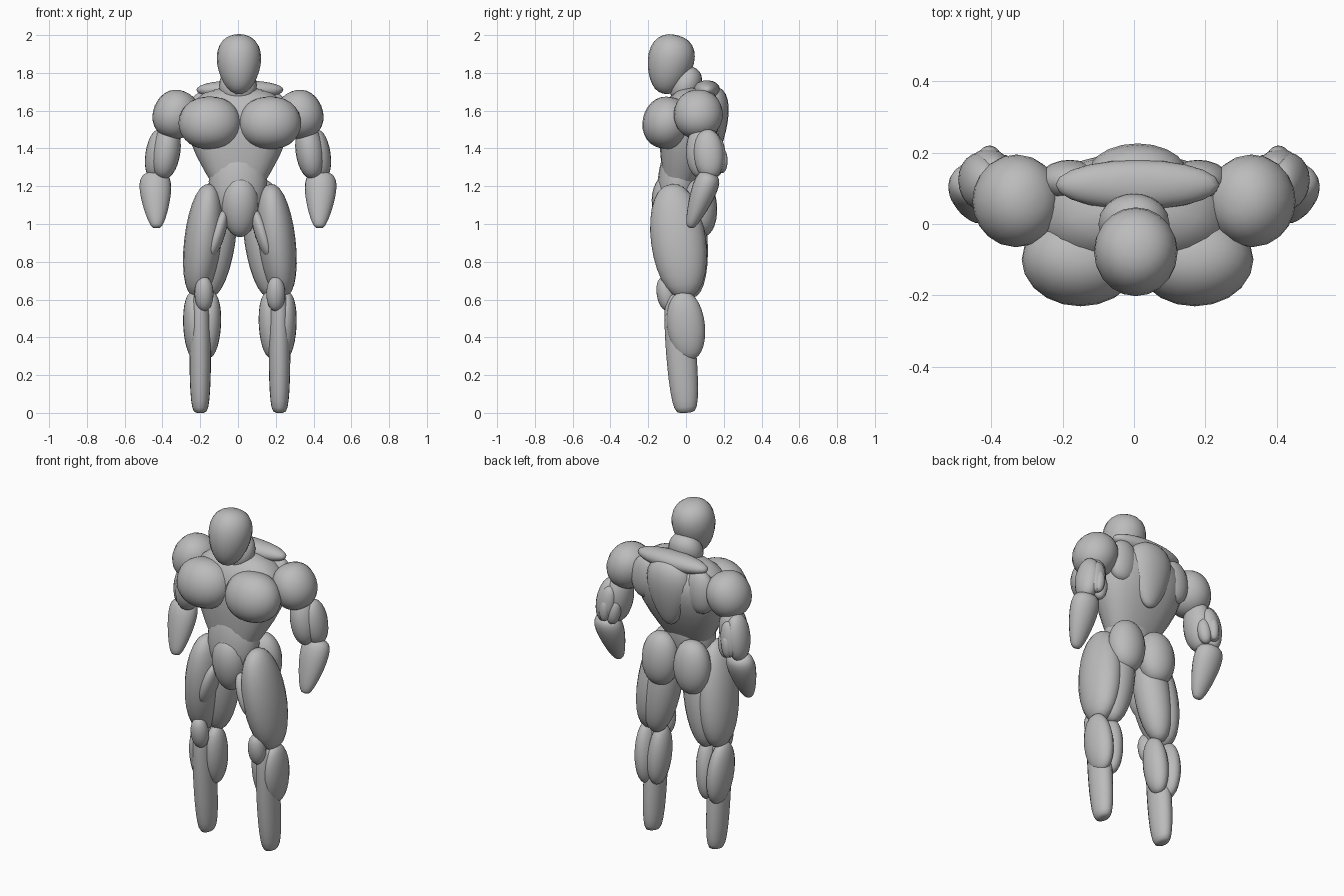
import bpy, bmesh, math
from mathutils import Vector

default_cube = bpy.data.objects.get("Cube")
if default_cube:
    bpy.data.objects.remove(default_cube)

COLOUR = (.5, .5, .5, 1)
grey = bpy.data.materials.new("plain_grey")
grey.use_nodes = True
grey.diffuse_color = COLOUR
grey.node_tree.nodes["Principled BSDF"].inputs["Base Color"].default_value = COLOUR

SIDES = 20
STEPS = 14
MIDLINE = .01


def squared(value, power):
    """Signed power, which turns a circle into a rounded square."""
    return math.copysign(abs(value) ** power, value)


def muscle(name, top, bottom, width, depth, taper=0, blunt=.85, boxy=1):
    """Egg between two points: taper fills out the top end, blunt below one squares
    both ends, boxy below one squares the cross-section."""
    top, bottom = Vector(top), Vector(bottom)
    middle = (top + bottom) / 2
    half_axis = (top - bottom) / 2
    along = half_axis.normalized()
    across = Vector((1, 0, 0))
    across = (across - along * across.dot(along)).normalized()
    outward = along.cross(across)

    # Rings from the bottom pole to the top pole
    bm = bmesh.new()
    rows = []
    for step in range(STEPS + 1):
        angle = math.pi * min(max(step / STEPS, .01), .99)
        height = -math.cos(angle)
        size = math.sin(angle) ** blunt * (1 + taper * height)
        row = []
        for side in range(SIDES):
            turn = math.tau * side / SIDES
            offset = across * width * squared(math.cos(turn), boxy)
            offset += outward * depth * squared(math.sin(turn), boxy)
            row.append(bm.verts.new(middle + half_axis * height + offset * size))
        rows.append(row)

    # Skin between the rings, then the two end caps
    for low, high in zip(rows, rows[1:]):
        for side in range(SIDES):
            bm.faces.new((low[side - 1], low[side], high[side], high[side - 1]))
    bm.faces.new(rows[0])
    bm.faces.new(rows[-1])
    bmesh.ops.recalc_face_normals(bm, faces=bm.faces)
    for face in bm.faces:
        face.smooth = True

    mesh = bpy.data.meshes.new(name)
    bm.to_mesh(mesh)
    bm.free()
    mesh.materials.append(grey)
    bpy.context.collection.objects.link(bpy.data.objects.new(name, mesh))


def pair(name, top, bottom, centre=0, **shape):
    """Matching left and right muscles, given the left one."""
    for prefix, sign in (("left_", 1), ("right_", -1)):
        ends = [Vector((centre + sign * x, y, z)) for x, y, z in (top, bottom)]
        muscle(prefix + name, *ends, **shape)


def leg_pair(name, **shape):
    """Pair mirrored about the midline of the legs."""
    pair(name, centre=MIDLINE, **shape)


# Head, neck and upper back
muscle("head", top=(MIDLINE / 2, -.05, 2), bottom=(MIDLINE / 2, -.12, 1.69), width=.115, depth=.12, taper=.2)
muscle("neck", top=(0, .04, 1.83), bottom=(0, -.04, 1.64), width=.1, depth=.08)
muscle("shoulder_yoke", top=(MIDLINE, .11, 1.76), bottom=(MIDLINE, .11, 1.66), width=.23, depth=.07)
muscle("back_kite", top=(MIDLINE, .14, 1.73), bottom=(MIDLINE, .14, 1.34), width=.13, depth=.08, taper=.4)

# Trunk
muscle("ribcage", top=(0, .07, 1.72), bottom=(0, -.09, 1), width=.22, depth=.13, taper=.8, boxy=.8)
muscle("abdomen", top=(0, -.02, 1.45), bottom=(0, -.06, 1), width=.155, depth=.11)
muscle("pelvis_front", top=(MIDLINE, -.1, 1.26), bottom=(MIDLINE, -.08, .93), width=.1, depth=.09, taper=.1, blunt=1)
pair("chest", top=(.16, -.07, 1.67), bottom=(.16, -.13, 1.4), centre=MIDLINE, width=.165, depth=.13)
pair("shoulder_blade", top=(.17, .12, 1.7), bottom=(.19, .12, 1.45), width=.09, depth=.06)

# Arms
pair("shoulder", top=(.28, .07, 1.7), bottom=(.38, .06, 1.46), width=.12, depth=.13)
pair("biceps", top=(.36, .09, 1.53), bottom=(.4, .09, 1.24), width=.075, depth=.09)
pair("outer_upper_arm", top=(.41, .11, 1.5), bottom=(.45, .13, 1.24), width=.06, depth=.08)
pair("triceps", top=(.39, .16, 1.47), bottom=(.42, .18, 1.27), width=.05, depth=.04)
pair("elbow", top=(.4, .19, 1.4), bottom=(.41, .19, 1.27), width=.03, depth=.03)
pair("inner_elbow", top=(.36, .15, 1.4), bottom=(.38, .16, 1.25), width=.04, depth=.04)
pair("forearm", top=(.44, .13, 1.27), bottom=(.43, .02, .98), width=.075, depth=.06, taper=.4, blunt=.5)

# Hips and thighs
leg_pair("glute", top=(.1, .07, 1.24), bottom=(.11, .08, .93), width=.11, depth=.09)
leg_pair("outer_thigh", top=(.16, -.08, 1.21), bottom=(.23, 0, .61), width=.1, depth=.145)
leg_pair("inner_thigh", top=(.08, 0, 1.2), bottom=(.17, .03, .61), width=.1, depth=.1)
leg_pair("inner_teardrop", top=(.08, -.1, 1.07), bottom=(.16, -.11, .82), width=.04, depth=.07)

# Knees and lower legs
leg_pair("knee", top=(.19, -.12, .72), bottom=(.19, -.09, .54), width=.05, depth=.05)
leg_pair("outer_calf", top=(.25, -.02, .64), bottom=(.23, .02, .28), width=.06, depth=.1)
leg_pair("inner_calf", top=(.15, -.01, .64), bottom=(.17, .02, .29), width=.06, depth=.08)
leg_pair("shin", top=(.21, -.05, .63), bottom=(.21, 0, 0), width=.057, depth=.08, blunt=.35)
